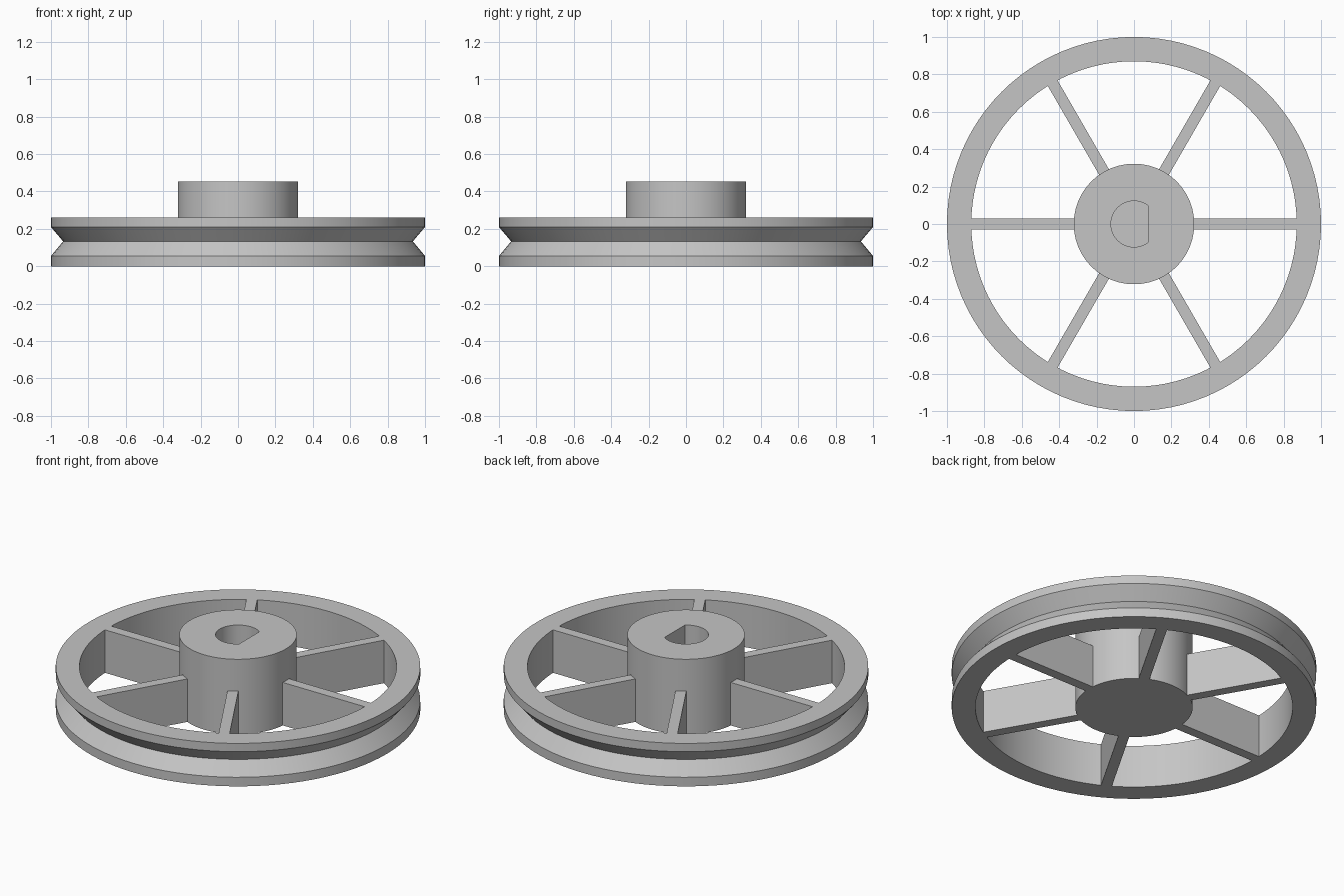
import bpy
import bmesh
import math
from mathutils import Matrix

cube = bpy.data.objects.get("Cube")
if cube:
    bpy.data.objects.remove(cube, do_unlink=True)

SEGMENTS = 96
RIM_HEIGHT = 0.26
RIM_INNER = 0.87
HUB_RADIUS = 0.322
HUB_HEIGHT = 0.453
BORE_RADIUS = 0.123
BORE_FLAT = 0.075
BORE_FLOOR = 0.1
SPOKE_COUNT = 6
SPOKE_WIDTH = 0.06

grey = bpy.data.materials.new("plain grey")
grey.use_nodes = True
colour = (0.56, 0.56, 0.56, 1)
grey.diffuse_color = colour
grey.node_tree.nodes["Principled BSDF"].inputs["Base Color"].default_value = colour


def finish(bm, name):
    """Turn a bmesh into a smooth-by-angle object."""
    bmesh.ops.recalc_face_normals(bm, faces=bm.faces[:])
    mesh = bpy.data.meshes.new(name)
    bm.to_mesh(mesh)
    bm.free()
    mesh.materials.append(grey)
    obj = bpy.data.objects.new(name, mesh)
    bpy.context.collection.objects.link(obj)
    bpy.ops.object.select_all(action="DESELECT")
    obj.select_set(True)
    bpy.context.view_layer.objects.active = obj
    bpy.ops.object.shade_smooth_by_angle(angle=math.radians(30))
    return obj


def add_ring(bm, radius_at, z):
    """A loop of vertices whose radius is a function of the angle."""
    ring = []
    for i in range(SEGMENTS):
        a = 2 * math.pi * i / SEGMENTS
        r = radius_at(a)
        ring.append(bm.verts.new((r * math.cos(a), r * math.sin(a), z)))
    return ring


def bridge(bm, a, b):
    for i in range(SEGMENTS):
        j = (i + 1) % SEGMENTS
        bm.faces.new((a[i], a[j], b[j], b[i]))


def round_shape(r):
    return lambda a: r


def bore_shape(a):
    """Round bore with a flat on its +x side."""
    c = math.cos(a)
    return min(BORE_RADIUS, BORE_FLAT / c) if c > 0 else BORE_RADIUS


# Grooved rim, a closed lathed profile
bm = bmesh.new()
profile = [(RIM_INNER, 0), (1, 0), (1, 0.055), (0.935, 0.133),
           (1, 0.21), (1, RIM_HEIGHT), (RIM_INNER, RIM_HEIGHT)]
rings = [add_ring(bm, round_shape(r), z) for r, z in profile]
for k, ring in enumerate(rings):
    bridge(bm, ring, rings[(k + 1) % len(rings)])
finish(bm, "grooved_rim")

# Hub with a blind flatted bore
bm = bmesh.new()
outer = round_shape(HUB_RADIUS)
rings = [add_ring(bm, outer, 0), add_ring(bm, outer, HUB_HEIGHT),
         add_ring(bm, bore_shape, HUB_HEIGHT), add_ring(bm, bore_shape, BORE_FLOOR)]
for a, b in zip(rings, rings[1:]):
    bridge(bm, a, b)
bm.faces.new(rings[0])
bm.faces.new(rings[-1])
finish(bm, "hub")

# Spokes, flush with both faces of the rim
start = HUB_RADIUS - 0.004
end = RIM_INNER + 0.002
for k in range(SPOKE_COUNT):
    bm = bmesh.new()
    bmesh.ops.create_cube(bm, size=1)
    bmesh.ops.scale(bm, vec=(end - start, SPOKE_WIDTH, RIM_HEIGHT), verts=bm.verts)
    bmesh.ops.translate(bm, vec=((start + end) / 2, 0, RIM_HEIGHT / 2), verts=bm.verts)
    turn = Matrix.Rotation(2 * math.pi * k / SPOKE_COUNT, 4, "Z")
    bmesh.ops.transform(bm, matrix=turn, verts=bm.verts)
    finish(bm, f"spoke_{k + 1}")
